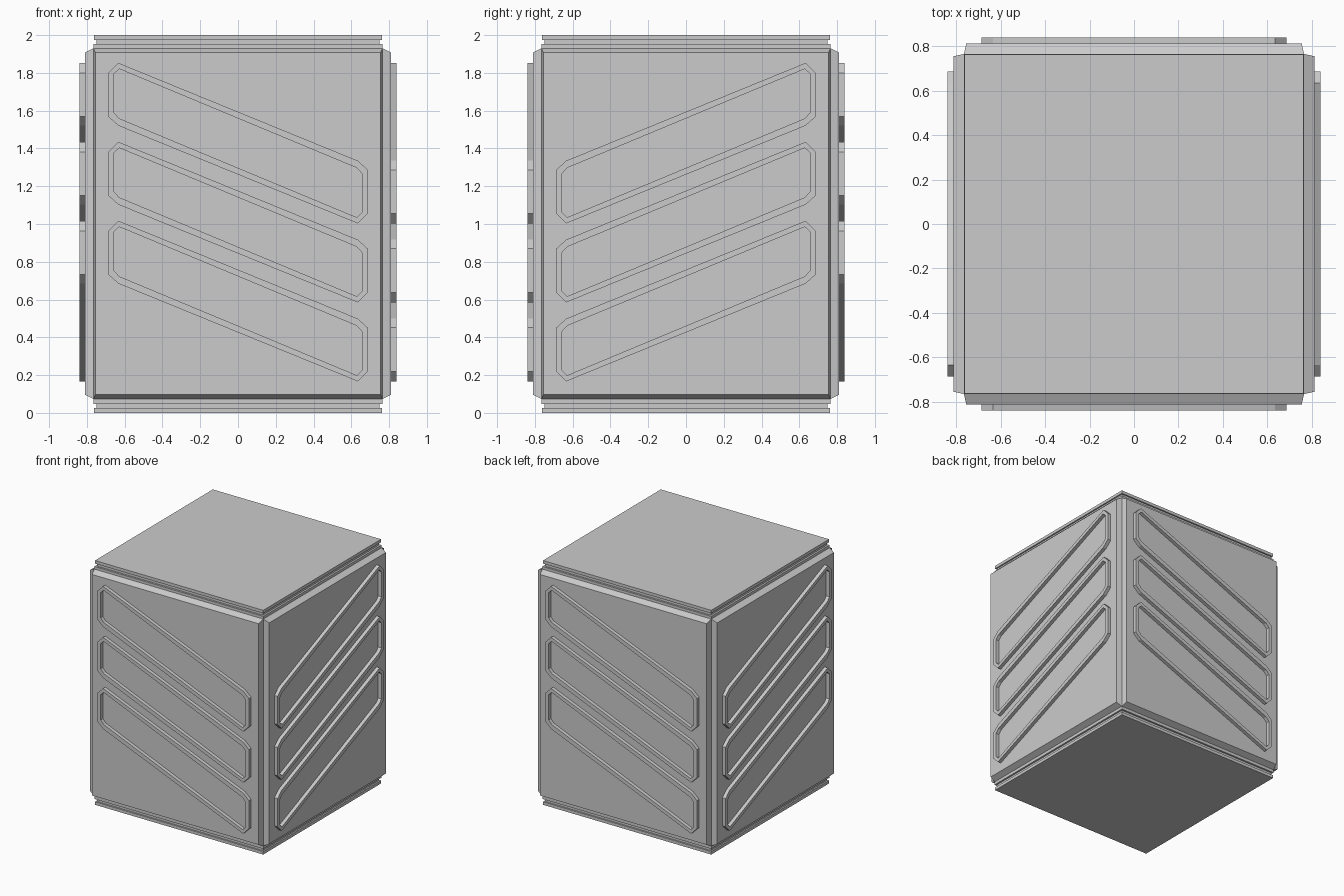
import bpy, bmesh, math
from mathutils import Matrix

if "Cube" in bpy.data.objects:
    bpy.data.objects.remove(bpy.data.objects["Cube"])


def new_object(name, bm):
    bmesh.ops.recalc_face_normals(bm, faces=bm.faces[:])
    mesh = bpy.data.meshes.new(name)
    bm.to_mesh(mesh)
    bm.free()
    ob = bpy.data.objects.new(name, mesh)
    bpy.context.collection.objects.link(ob)
    return ob


def bridge(bm, a, b):
    n = len(a)
    for i in range(n):
        j = (i + 1) % n
        bm.faces.new((a[i], a[j], b[j], b[i]))


def loop(bm, pts):
    return [bm.verts.new(p) for p in pts]


def rect(hx, y, z0, z1):
    return [(-hx, y, z0), (hx, y, z0), (hx, y, z1), (-hx, y, z1)]


# Square core with grooved plates at top and bottom, mirrored about mid height
half = [(0.762, 0.0), (0.762, 0.025), (0.75, 0.025), (0.75, 0.048), (0.765, 0.048)]
profile = half + [(h, 2 - z) for h, z in reversed(half)]
bm = bmesh.new()
rings = [loop(bm, [(-h, -h, z), (h, -h, z), (h, h, z), (-h, h, z)]) for h, z in profile]
for a, b in zip(rings, rings[1:]):
    bridge(bm, a, b)
bm.faces.new(rings[0])
bm.faces.new(rings[-1])
new_object("core", bm)


# Outward panel with sloped edges
def make_panel(name, turn):
    bm = bmesh.new()
    base = loop(bm, rect(0.765, -0.765, 0.073, 1.93))
    face = loop(bm, rect(0.755, -0.811, 0.097, 1.907))
    bridge(bm, base, face)
    bm.faces.new(base)
    bm.faces.new(face)
    bm.transform(turn)
    new_object(name, bm)


# Slanted bar outline, point symmetric about its centre
OUTER = [(-0.634, 0.425), (-0.687, 0.372), (-0.687, 0.141), (-0.634, 0.093)]
INNER = [(-0.629, 0.393), (-0.656, 0.367), (-0.656, 0.161), (-0.629, 0.131)]


def outline(pts, y, cz, flip):
    pts = pts + [(-x, -z) for x, z in pts]
    return [(flip * x, y, cz + z) for x, z in pts]


# Raised frame around a slanted recess
def make_frame(name, cz, flip, turn):
    bm = bmesh.new()
    rings = [loop(bm, outline(p, y, cz, flip))
             for p, y in ((OUTER, -0.805), (OUTER, -0.84), (INNER, -0.84), (INNER, -0.805))]
    for i in range(4):
        bridge(bm, rings[i], rings[(i + 1) % 4])
    bm.transform(turn)
    new_object(name, bm)


# Four sides: slant alternates so bars meet as chevrons at the corners
for k, side in enumerate(("front", "right", "back", "left")):
    turn = Matrix.Rotation(k * math.pi / 2, 4, 'Z')
    make_panel(side + "_panel", turn)
    for i in range(3):
        make_frame(f"{side}_bar_frame_{i + 1}", 0.592 + 0.418 * i, 1 if k % 2 == 0 else -1, turn)
